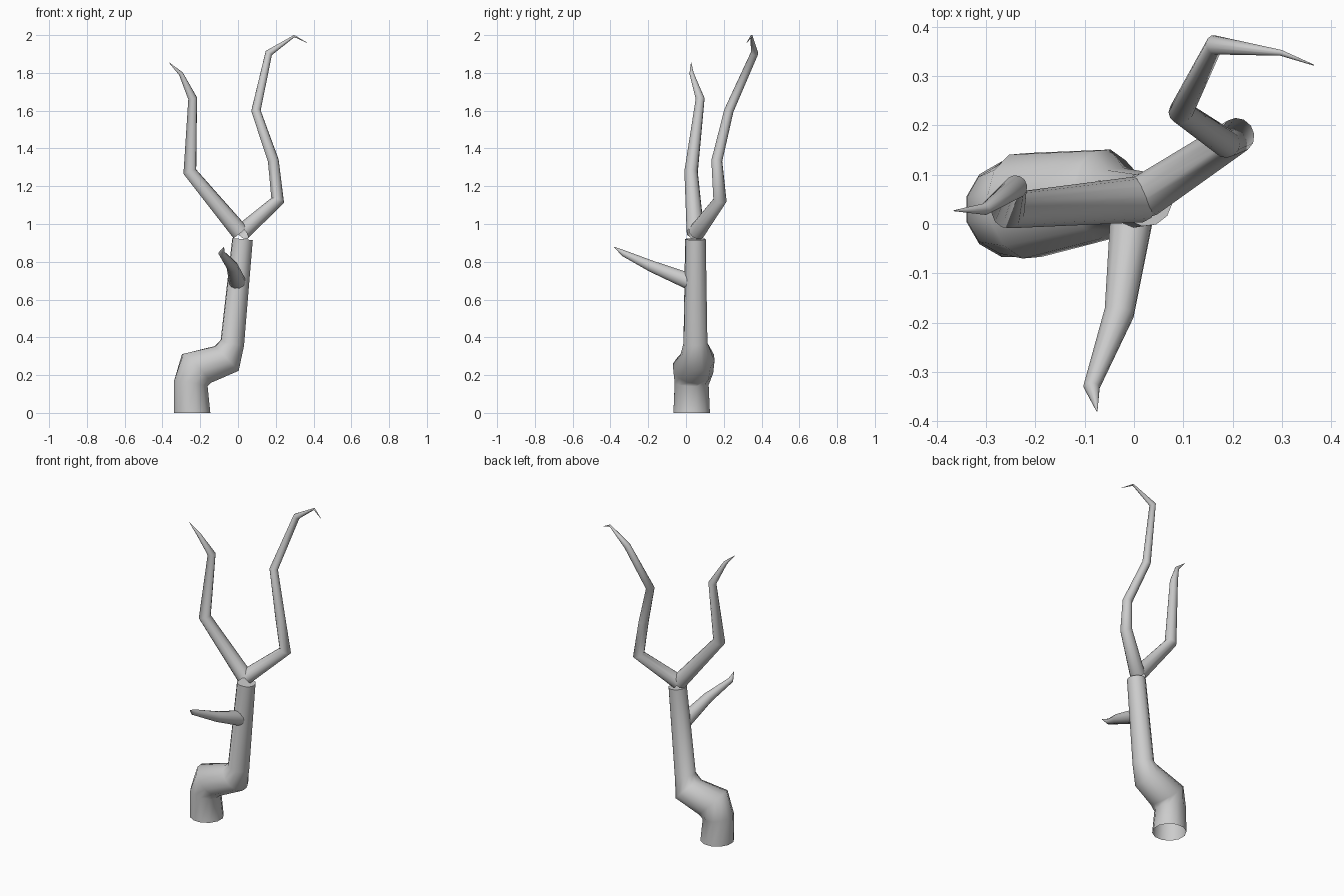
import bpy, bmesh, math
from mathutils import Vector

SIDES = 12

cube = bpy.data.objects.get("Cube")
if cube:
    bpy.data.objects.remove(cube, do_unlink=True)

bark = bpy.data.materials.new("grey bark")
bark.use_nodes = True
colour = (0.6, 0.6, 0.6, 1)
bark.diffuse_color = colour
bark.node_tree.nodes["Principled BSDF"].inputs["Base Color"].default_value = colour


def limb(name, stations, start=None, cap_end=False):
    """Tapered tube through (x, y, z, radius) stations with mitred bends."""
    points = [Vector(s[:3]) for s in stations]
    steps = [(b - a).normalized() for a, b in zip(points, points[1:])]
    first = Vector(start) if start else steps[0]
    normals = [first] + [(a + b).normalized() for a, b in zip(steps, steps[1:])] + [steps[-1]]

    bm = bmesh.new()
    side = normals[0].orthogonal().normalized()
    rings = []
    for point, normal, station in zip(points, normals, stations):
        # carry the side direction along so the tube does not twist
        side = (side - normal * side.dot(normal)).normalized()
        other = normal.cross(side)
        ring = []
        for i in range(SIDES):
            a = math.tau * i / SIDES
            ring.append(bm.verts.new(point + station[3] * (side * math.cos(a) + other * math.sin(a))))
        rings.append(ring)
    for low, high in zip(rings, rings[1:]):
        for i in range(SIDES):
            j = (i + 1) % SIDES
            bm.faces.new((low[i], low[j], high[j], high[i]))
    if cap_end:
        bm.faces.new(rings[-1])

    mesh = bpy.data.meshes.new(name)
    bm.to_mesh(mesh)
    bm.free()
    mesh.materials.append(bark)
    obj = bpy.data.objects.new(name, mesh)
    bpy.context.collection.objects.link(obj)
    bpy.ops.object.select_all(action="DESELECT")
    obj.select_set(True)
    bpy.context.view_layer.objects.active = obj
    bpy.ops.object.shade_smooth_by_angle(angle=math.radians(60))
    return obj


# Crooked trunk, open at the ground
limb("trunk", [
    (-0.243, 0.03, 0, 0.1),
    (-0.25, 0.03, 0.155, 0.093),
    (-0.22, 0.037, 0.235, 0.11),
    (-0.06, 0.06, 0.288, 0.093),
    (-0.03, 0.05, 0.37, 0.064),
    (0.024, 0.05, 0.92, 0.055),
], start=(0, 0, 1), cap_end=True)

# Upper fork
limb("right_branch", [
    (0.012, 0.05, 0.955, 0.047),
    (-0.255, 0.027, 1.277, 0.036),
    (-0.24, 0.075, 1.665, 0.024),
    (-0.302, 0.03, 1.795, 0.012),
    (-0.365, 0.027, 1.855, 0.001),
])
limb("left_branch", [
    (0.02, 0.055, 0.955, 0.045),
    (0.21, 0.18, 1.125, 0.036),
    (0.187, 0.163, 1.335, 0.029),
    (0.095, 0.227, 1.6, 0.025),
    (0.163, 0.363, 1.905, 0.02),
    (0.298, 0.347, 1.995, 0.006),
    (0.365, 0.322, 1.96, 0.001),
])

# Short side branch on the front
limb("front_branch", [
    (-0.004, 0.02, 0.695, 0.045),
    (-0.03, -0.18, 0.775, 0.031),
    (-0.086, -0.33, 0.845, 0.017),
    (-0.075, -0.38, 0.878, 0.001),
])
